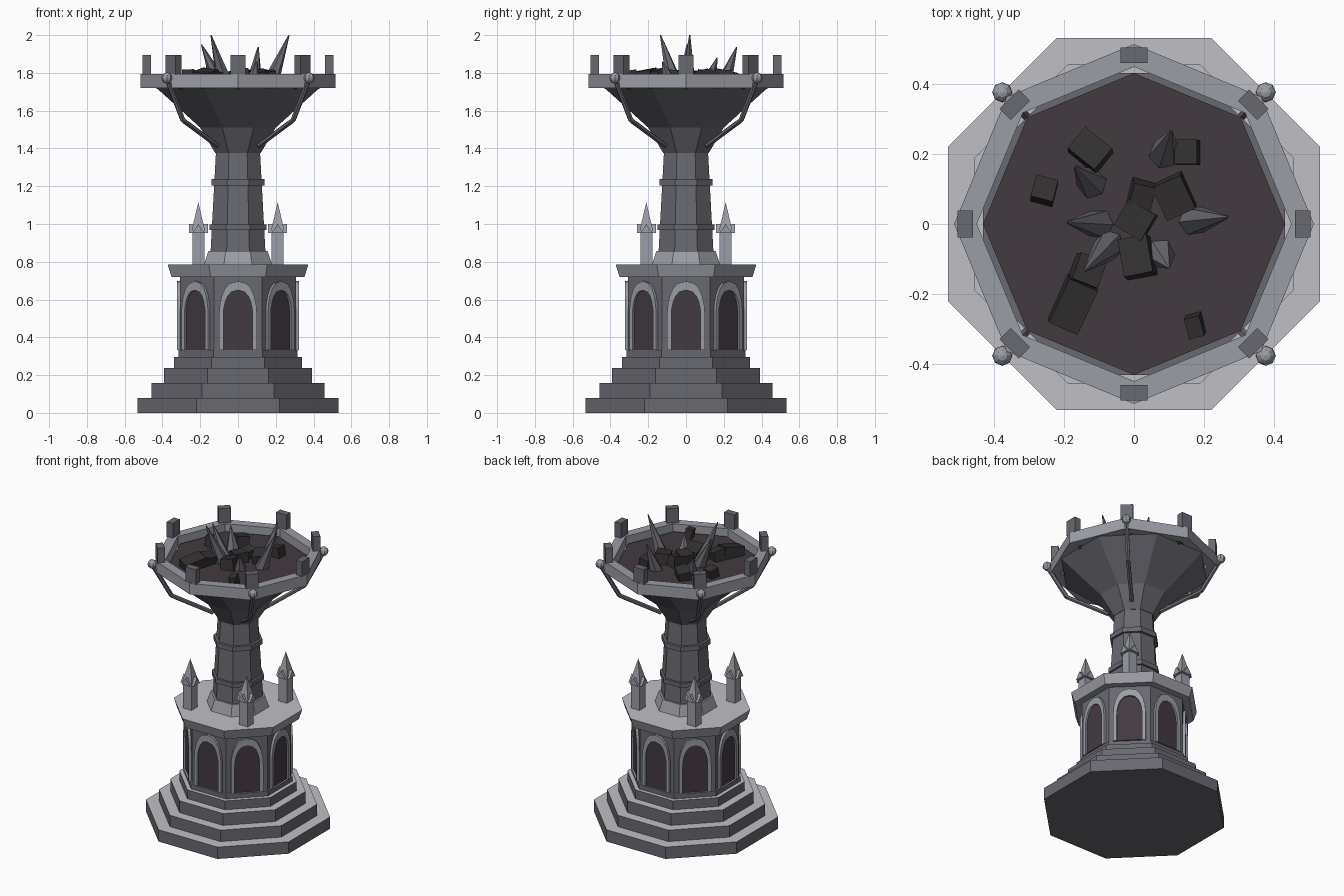
import bpy, bmesh, math, random
from math import pi, cos, sin
from mathutils import Matrix, Vector

if "Cube" in bpy.data.objects:
    bpy.data.objects.remove(bpy.data.objects["Cube"])
random.seed(4)


def material(name, r, g, b):
    m = bpy.data.materials.new(name)
    m.use_nodes = True
    m.diffuse_color = (r, g, b, 1)
    m.node_tree.nodes["Principled BSDF"].inputs["Base Color"].default_value = (r, g, b, 1)
    return m


STONE = material("grey stone", .14, .14, .165)
TRIM = material("pale trim stone", .33, .34, .38)
WORN = material("worn light stone", .53, .53, .56)
ASH = material("dark ash", .055, .042, .051)
COAL = material("coal", .034, .030, .032)


def finish(name, bm, *mats):
    bmesh.ops.recalc_face_normals(bm, faces=bm.faces)
    mesh = bpy.data.meshes.new(name)
    bm.to_mesh(mesh)
    bm.free()
    for m in mats:
        mesh.materials.append(m)
    ob = bpy.data.objects.new(name, mesh)
    bpy.context.collection.objects.link(ob)
    return ob


def ring(bm, radius, z, turn):
    return [bm.verts.new((radius * cos(turn + i * pi / 4), radius * sin(turn + i * pi / 4), z))
            for i in range(8)]


def bridge(bm, a, b):
    n = len(a)
    for i in range(n):
        bm.faces.new((a[i], a[(i + 1) % n], b[(i + 1) % n], b[i]))


def octagon(name, profile, mat, top=None):
    """Solid eight-sided stack with a flat side facing front; profile is (half width, z)."""
    bm = bmesh.new()
    rings = [ring(bm, w / cos(pi / 8), z, pi / 8) for w, z in profile]
    for a, b in zip(rings, rings[1:]):
        bridge(bm, a, b)
    bm.faces.new(rings[0])
    cap = bm.faces.new(rings[-1])
    if top:
        cap.material_index = 1
    return finish(name, bm, mat, *([top] if top else []))


def box(name, size, matrix, mat):
    bm = bmesh.new()
    bmesh.ops.create_cube(bm, size=1, matrix=matrix @ Matrix.Diagonal((*size, 1)))
    return finish(name, bm, mat)


def cone(name, start, end, r1, r2, sides, mat, turn=0):
    a, b = Vector(start), Vector(end)
    d = b - a
    rot = d.to_track_quat('Z', 'Y').to_matrix().to_4x4()
    bm = bmesh.new()
    bmesh.ops.create_cone(bm, cap_ends=True, segments=sides, radius1=r1, radius2=r2, depth=d.length,
                          matrix=Matrix.Translation((a + b) / 2) @ rot @ Matrix.Rotation(turn, 4, 'Z'))
    return finish(name, bm, mat)


def extrude_outline(name, loops, depth, matrix, mat):
    """Extrude an outline (x, z), or the band between two outlines, along y."""
    bm = bmesh.new()
    sides = [[[bm.verts.new(matrix @ Vector((x, y, z))) for x, z in lp] for lp in loops]
             for y in (-depth, 0)]
    for i in range(len(loops)):
        bridge(bm, sides[0][i], sides[1][i])
    for s in sides:
        if len(loops) == 2:
            bridge(bm, s[0], s[1])
        else:
            bm.faces.new(s[0])
    return finish(name, bm, mat)


def pointed_arch(w, base, spring, apex):
    right = [(w * cos(t) ** .8, spring + (apex - spring) * sin(t))
             for t in (0, .3, .6, .9, 1.2)]
    return ([(-w, base), (w, base)] + right[0:] + [(0, apex)]
            + [(-x, z) for x, z in reversed(right)])


# Stepped base
levels = [(.533, 0, .08), (.457, .08, .157), (.392, .157, .237), (.34, .237, .297), (.315, .297, .333)]
for i, (w, z0, z1) in enumerate(levels):
    octagon(f"base_step_{i + 1}", [(w, z0), (w, z1)], STONE, WORN)

# Arcaded body, cornice and collar
octagon("body", [(.308, .333), (.308, .72)], STONE)
octagon("cornice", [(.352, .72), (.372, .785)], TRIM, WORN)
octagon("column_collar", [(.18, .785), (.157, .857)], TRIM)

outer = pointed_arch(.1, .333, .52, .697)
inner = pointed_arch(.078, .333, .51, .65)
for i in range(8):
    face = Matrix.Rotation(i * pi / 4, 4, 'Z') @ Matrix.Translation((0, -.307, 0))
    extrude_outline(f"arch_frame_{i + 1}", [outer, inner], .017, face, TRIM)
    extrude_outline(f"arch_panel_{i + 1}", [inner], .005, face, ASH)

# Column with two bands
octagon("column", [(.145, .857), (.117, 1.375)], STONE)
octagon("lower_band", [(.152, .968), (.152, .998)], STONE)
octagon("upper_band", [(.141, 1.205), (.141, 1.238)], STONE)

# Bowl, rim and ash bed
octagon("bowl", [(.12, 1.375), (.2, 1.51), (.433, 1.722)], STONE)
bm = bmesh.new()
rings = [ring(bm, r, z, 0) for r, z in ((.515, 1.72), (.515, 1.795), (.45, 1.795), (.45, 1.72))]
for k in range(4):
    bridge(bm, rings[k], rings[(k + 1) % 4])
finish("bowl_rim", bm, TRIM)
cone("ash_bed", (0, 0, 1.715), (0, 0, 1.75), .432, .432, 8, ASH)

# Merlons on the rim corners
for i in range(8):
    place = Matrix.Rotation(i * pi / 4, 4, 'Z') @ Matrix.Translation((0, .483, 1.842))
    box(f"merlon_{i + 1}", (.077, .045, .103), place, STONE)

# Corner pinnacles and bowl struts
for sx in (-1, 1):
    for sy in (-1, 1):
        tag = ("left" if sx > 0 else "right") + ("_back" if sy > 0 else "_front")
        x, y = .21 * sx, .21 * sy
        box(f"pinnacle_post_{tag}", (.064, .064, .2), Matrix.Translation((x, y, .875)), TRIM)
        cone(f"pinnacle_spire_{tag}", (x, y, .965), (x, y, 1.115), .05, 0, 4, TRIM, pi / 4)
        for k in range(2):
            m = (Matrix.Translation((x, y, 0)) @ Matrix.Rotation(k * pi / 2, 4, 'Z')
                 @ Matrix.Translation((0, .05, 0)))
            extrude_outline(f"pinnacle_gable_{tag}_{k + 1}",
                            [[(-.032, .953), (.032, .953), (0, 1.0)]], .1, m, TRIM)
        path = [(.377 * sx, .377 * sy, 1.77), (.292 * sx, .292 * sy, 1.55), (.11 * sx, .11 * sy, 1.415)]
        cone(f"strut_upper_{tag}", path[0], path[1], .014, .014, 6, STONE)
        cone(f"strut_lower_{tag}", path[1], path[2], .014, .014, 6, STONE)
        bm = bmesh.new()
        bmesh.ops.create_uvsphere(bm, u_segments=8, v_segments=6, radius=.029,
                                  matrix=Matrix.Translation((.377 * sx, .377 * sy, 1.773)))
        finish(f"strut_ball_{tag}", bm, TRIM)

# Jagged shards: base x, y then tip x, y, z
shards = [(.17, .01, .27, .02, 2.0), (-.1, 0, -.193, .005, 1.95), (-.07, -.06, -.143, -.135, 2.0),
          (.085, .2, .107, .268, 1.937), (-.12, .115, -.17, .165, 1.88), (.075, -.085, .1, -.125, 1.86)]
for i, (bx, by, tx, ty, tz) in enumerate(shards):
    cone(f"shard_{i + 1}", (bx, by, 1.74), (tx, ty, tz), .045, .003, 6, STONE)

# Coal lumps: x, y, width, depth, turn in degrees
lumps = [(-.125, .21, .1, .08, -40), (.153, .205, .065, .07, 0), (-.257, .095, .065, .065, -15),
         (.02, .08, .065, .08, -15), (.115, .08, .09, .105, 25), (.005, .01, .09, .085, -30),
         (.01, -.095, .085, .11, 10), (-.135, -.135, .08, .08, -20), (-.175, -.23, .09, .14, -25),
         (.175, -.29, .045, .06, 15)]
for i, (x, y, w, d, a) in enumerate(lumps):
    tilt = Matrix.Rotation(random.uniform(-.25, .25), 4, 'X') @ Matrix.Rotation(random.uniform(-.2, .2), 4, 'Y')
    m = Matrix.Translation((x, y, 1.775)) @ Matrix.Rotation(math.radians(a), 4, 'Z') @ tilt
    box(f"coal_lump_{i + 1}", (w, d, .075), m, COAL)
